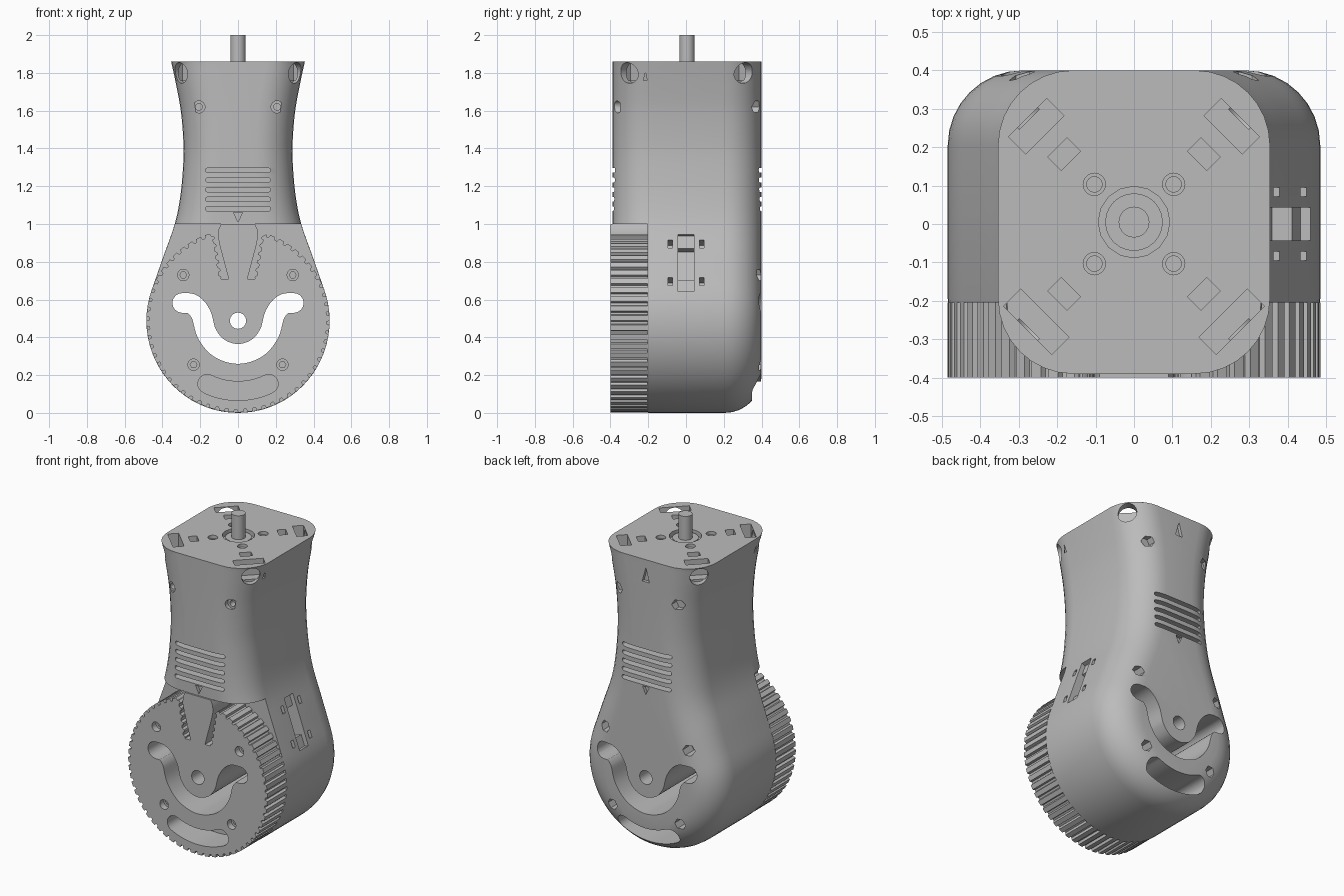
import bpy, bmesh
from math import sin, cos, radians, pi, tau
from mathutils import Matrix, Vector

cube = bpy.data.objects.get("Cube")
if cube:
    bpy.data.objects.remove(cube)
scene = bpy.context.scene

grey = bpy.data.materials.new("plain grey")
grey.use_nodes = True
GREY = (0.5, 0.5, 0.5, 1)
grey.diffuse_color = GREY
grey.node_tree.nodes["Principled BSDF"].inputs["Base Color"].default_value = GREY

# maps local (u, v, w) to x = u, z = v, y = w
FRONT = Matrix(((1, 0, 0, 0), (0, 0, 1, 0), (0, 1, 0, 0), (0, 0, 0, 1)))
UP = Matrix.Identity(4)


def finish(name, bm, coll):
    bmesh.ops.recalc_face_normals(bm, faces=bm.faces)
    mesh = bpy.data.meshes.new(name)
    bm.to_mesh(mesh)
    bm.free()
    ob = bpy.data.objects.new(name, mesh)
    coll.objects.link(ob)
    return ob


def loft(name, rings, coll):
    bm = bmesh.new()
    loops = [[bm.verts.new(p) for p in ring] for ring in rings]
    n = len(loops[0])
    for a, b in zip(loops, loops[1:]):
        for i in range(n):
            j = (i + 1) % n
            bm.faces.new((a[i], a[j], b[j], b[i]))
    bm.faces.new(loops[0])
    bm.faces.new(loops[-1])
    return finish(name, bm, coll)


def prism(name, pts, lo, hi, coll, mat=FRONT):
    return loft(name, [[mat @ Vector((u, v, w)) for u, v in pts] for w in (lo, hi)], coll)


def disc(r, u=0, v=0, n=24):
    return [(u + r * cos(tau * i / n), v + r * sin(tau * i / n)) for i in range(n)]


def rect(w, h, u=0, v=0):
    return [(u + sx * w / 2, v + sy * h / 2) for sx, sy in ((-1, -1), (1, -1), (1, 1), (-1, 1))]


def spline(pts, steps=6):
    p = [Vector(q) for q in pts]
    p = [2 * p[0] - p[1]] + p + [2 * p[-1] - p[-2]]
    out = []
    for a, b, c, d in zip(p, p[1:], p[2:], p[3:]):
        for k in range(steps):
            t = k / steps
            out.append((2 * b + (c - a) * t + (2 * a - 5 * b + 4 * c - d) * t ** 2
                        + (3 * b - a - 3 * c + d) * t ** 3) / 2)
    return out + [p[-2]]


def normals(path):
    out = []
    for i in range(len(path)):
        t = (path[min(i + 1, len(path) - 1)] - path[max(i - 1, 0)]).normalized()
        out.append(Vector((t.y, -t.x)))
    return out


def stroke(path, width):
    """Outline of a round-ended slot along a path."""
    h, ns = width / 2, normals(path)

    def cap(c, n):
        t = Vector((-n.y, n.x))
        return [c + h * (n * cos(pi * k / 8) + t * sin(pi * k / 8)) for k in range(1, 8)]
    return ([p + h * n for p, n in zip(path, ns)] + cap(path[-1], ns[-1])
            + [p - h * n for p, n in zip(reversed(path), reversed(ns))] + cap(path[0], -ns[0]))


def mirrored(pts):
    return pts + [(-x, z) for x, z in reversed(pts)]


def cutters(name):
    coll = bpy.data.collections.new(name)
    scene.collection.children.link(coll)
    return coll


def carve(ob, coll):
    for c in coll.objects:
        c.hide_render = True
    mod = ob.modifiers.new("cut", 'BOOLEAN')
    mod.operand_type = 'COLLECTION'
    mod.collection = coll
    mod.solver = 'EXACT'
    bpy.context.view_layer.objects.active = ob
    bpy.ops.object.modifier_apply(modifier=mod.name)
    for c in list(coll.objects):
        bpy.data.objects.remove(c)
    bpy.data.collections.remove(coll)


main = scene.collection
AXLE, R = 0.488, 0.485

# housing: pear-shaped outline with rounded front and back rims
half = [Vector((R * cos(radians(a)), AXLE * (1 + sin(radians(a))) if a < 0 else AXLE + R * sin(radians(a))))
        for a in range(-90, 20, 5)]
half += spline([(0.456, 0.654), (0.395, 0.828), (0.335, 1.0), (0.305, 1.15), (0.29, 1.32),
                (0.29, 1.45), (0.303, 1.6), (0.328, 1.74), (0.354, 1.86)])
norm = normals(half)
norm[0], norm[-1] = Vector((0, -1)), Vector((1, 0))
FILLET = 0.195


def ring(inset, y):
    pts = [p - n * inset for p, n in zip(half, norm)]
    pts[0].x, pts[-1].y = 0, 1.86
    pts += [Vector((-p.x, p.y)) for p in reversed(pts[1:])]
    return [(p.x, y, min(p.y, 1.86)) for p in pts]


arc = [radians(90 * k / 8) for k in range(9)]
rims = [(FILLET * (1 - sin(a)), FILLET * (1 - cos(a))) for a in arc]
housing = loft("housing", [ring(i, -0.39 + d) for i, d in rims]
               + [ring(i, 0.40 - d) for i, d in reversed(rims)], main)

# slots shared by pulley and housing
arm = [(-0.295, 0.582), (-0.24, 0.575), (-0.195, 0.52), (-0.165, 0.42), (-0.1, 0.343)]
curved_slot = stroke(spline(arm + [(0, 0.312)] + [(-x, z) for x, z in reversed(arm)]), 0.105)
low_slot = stroke([Vector((0.372 * sin(radians(a)), AXLE - 0.372 * cos(radians(a))))
                   for a in range(-26, 27, 4)], 0.1)
screws = [(s * x, z) for s in (-1, 1) for x, z in ((0.29, 0.73), (0.235, 0.255))]

# housing cuts: pulley seat, slots, axle
cut = cutters("housing cuts")
prism("seat_cut", rect(2, 2, 0, 0), -1, -0.205, cut)
prism("curved_slot_cut", curved_slot, -0.6, 0.6, cut)
prism("low_slot_cut", low_slot, 0.15, 0.6, cut)
prism("axle_cut", disc(0.043, 0, AXLE), -0.6, 0.6, cut)

# nut and screw holes
for x, z in screws:
    prism("nut_cut", disc(0.035, x, z, 6), 0.31, 0.6, cut)
for s in (-1, 1):
    prism("nut_cut", disc(0.035, s * 0.207, 1.62, 6), 0.34, 0.6, cut)
    prism("screw_cut", disc(0.032, s * 0.207, 1.62), -0.6, -0.35, cut)
    prism("screw_core_cut", disc(0.018, s * 0.207, 1.62), -0.5, -0.25, cut)

# vents and arrow marks on front and back
for lo, hi, skin in ((-0.6, -0.31, -0.37), (0.32, 0.6, 0.38)):
    for k in range(5):
        z = 1.08 + 0.051 * k
        prism("vent_cut", stroke([Vector((-0.16, z)), Vector((0.16, z))], 0.024), lo, hi, cut)
    prism("arrow_cut", [(-0.023, 1.06), (0.023, 1.06), (0, 1.01)],
          min(skin, skin * 2), max(skin, skin * 2), cut)
prism("back_mark_cut", [(-0.025, 1.72), (0.025, 1.72), (0, 1.81)], 0.38, 0.6, cut)

# corner bolts, top pockets and motor screws
for k in range(4):
    turn = Matrix.Rotation(radians(45 + 90 * k), 4, 'Z')
    side = Matrix.Translation((0, 0, 1.8)) @ turn @ Matrix.Rotation(pi / 2, 4, 'Y')
    prism("bolt_head_cut", disc(0.055), 0.385, 0.7, cut, side)
    prism("bolt_core_cut", disc(0.025), 0.33, 0.7, cut, side)
    length = 0.14 if k < 2 else 0.177
    prism("pocket_cut", rect(0.064, length, 0.36, 0), 1.76, 2, cut, turn)
    prism("small_pocket_cut", rect(0.05, 0.07, 0.257, 0), 1.81, 2, cut, turn)
    prism("motor_screw_cut", disc(0.029, 0.146, 0), 1.84, 2, cut, turn)
    prism("motor_core_cut", disc(0.02, 0.146, 0), 1.78, 2, cut, turn)
prism("boss_cut", disc(0.093, 0, 0.005, 16), 1.83, 2, cut, UP)

# cable channel and tie holes on the left flank
flank = (Matrix.Translation((0.395, 0, 0.79)) @ Matrix.Rotation(radians(-19.4), 4, 'Y')
         @ Matrix.Rotation(pi / 2, 4, 'Y'))
prism("channel_cut", rect(0.32, 0.085), -0.015, 0.1, cut, flank)
prism("channel_core_cut", rect(0.18, 0.085), -0.07, 0.1, cut, flank)
for u in (-0.105, 0.105):
    for v in (-0.083, 0.083):
        prism("tie_cut", rect(0.045, 0.024, u, v), -0.07, 0.1, cut, flank)
carve(housing, cut)

# toothed pulley
TEETH = 60
outline = []
for i in range(TEETH):
    for part, r in ((0, R), (0.55, R), (0.65, R - 0.016), (0.9, R - 0.016)):
        a = tau * (i + part) / TEETH
        outline.append((r * cos(a), AXLE + r * sin(a)))
pulley = prism("toothed_pulley", outline, -0.40, -0.205, main)

cut = cutters("pulley cuts")
prism("curved_slot_cut", curved_slot, -0.6, 0, cut)
prism("low_slot_cut", low_slot, -0.6, 0, cut)
prism("axle_cut", disc(0.043, 0, AXLE), -0.6, 0, cut)
for x, z in screws:
    prism("screw_cut", disc(0.03, x, z), -0.6, -0.36, cut)
    prism("screw_core_cut", disc(0.018, x, z, 6), -0.6, -0.28, cut)
# toothed notch that grips the belt ends
jag = [(0.09, 0.71)]
for k in range(5):
    x, z = 0.088 + 0.007 * k, 0.72 + 0.043 * k
    jag += [(x, z), (x + 0.014, z + 0.008), (x + 0.016, z + 0.024), (x + 0.004, z + 0.032)]
jag += [(0.13, 0.935), (0.16, 0.95), (0.18, 1.1)]
prism("notch_cut", mirrored(jag), -0.6, 0, cut)
carve(pulley, cut)

# belt wedge in the notch
wedge = prism("belt_wedge", mirrored([(0.05, 0.71), (0.095, 0.88), (0.106, 0.93), (0.103, 0.97), (0.09, 1.0)]),
              -0.40, -0.205, main)

# motor boss and shaft
boss = prism("motor_boss", disc(0.075, 0, 0.005), 1.8, 1.85, main, UP)
shaft = prism("motor_shaft", disc(0.04, 0, 0.005, 32), 1.7, 2.0, main, UP)

for ob in (housing, pulley, wedge, boss, shaft):
    ob.data.materials.clear()
    ob.data.materials.append(grey)
    bpy.ops.object.select_all(action='DESELECT')
    ob.select_set(True)
    bpy.context.view_layer.objects.active = ob
    bpy.ops.object.shade_smooth_by_angle(angle=radians(25))
